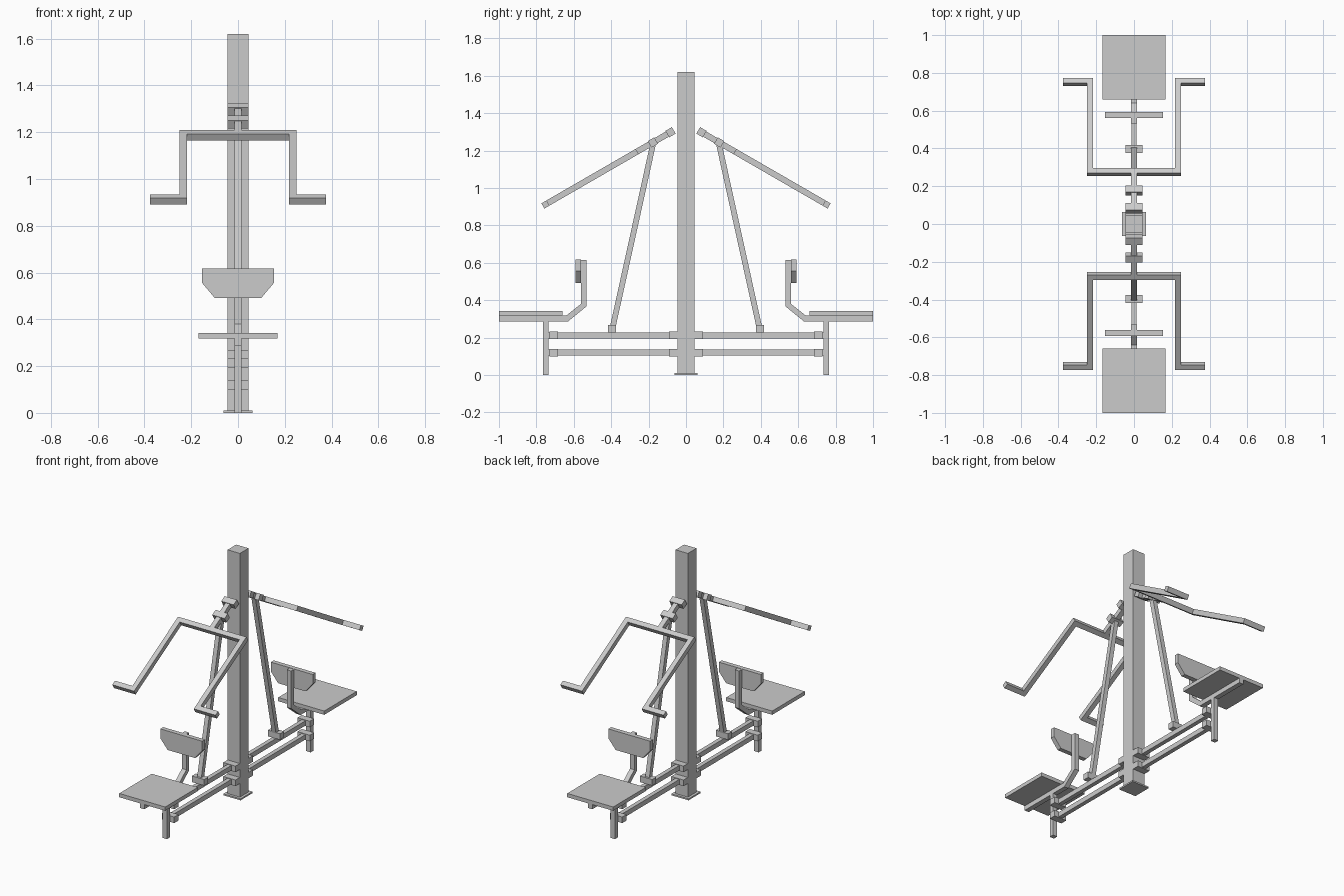
import bpy, bmesh, math
from mathutils import Vector

if "Cube" in bpy.data.objects:
    bpy.data.objects.remove(bpy.data.objects["Cube"])

SIN, COS = math.sin(math.radians(30)), math.cos(math.radians(30))


def prism(name, pts, lo, hi, place, mirror=True):
    """Extrude a 2D outline from depth lo to hi; place maps (u, v, depth) to xyz."""
    bm = bmesh.new()
    a = [bm.verts.new(place(u, v, lo)) for u, v in pts]
    b = [bm.verts.new(place(u, v, hi)) for u, v in pts]
    bm.faces.new(a)
    bm.faces.new(b[::-1])
    for i in range(len(a)):
        j = (i + 1) % len(a)
        bm.faces.new((a[i], b[i], b[j], a[j]))
    bmesh.ops.recalc_face_normals(bm, faces=bm.faces)
    me = bpy.data.meshes.new(name)
    bm.to_mesh(me)
    bm.free()
    ob = bpy.data.objects.new(name, me)
    bpy.context.collection.objects.link(ob)
    if mirror:  # the second station faces the other way
        m = ob.modifiers.new("other_station", 'MIRROR')
        m.use_axis = (False, True, False)
        m.use_mirror_merge = False
    return ob


def side(u, v, d):      # outline in y-z, depth along x
    return (d, u, v)


def front(u, v, d):     # outline in x-z, depth along y
    return (u, d, v)


def tilted(u, v, d):    # outline in the sloping plane of the lever arm
    return (u, 0.275 + v * COS + d * SIN, 1.187 - v * SIN + d * COS)


def bar(name, a, b, thick, half_x, mirror=True):
    """Rectangular bar in the y-z plane between two points."""
    a, b = Vector(a), Vector(b)
    d = (b - a).normalized()
    n = Vector((-d.y, d.x)) * thick / 2
    return prism(name, [a + n, b + n, b - n, a - n], -half_x, half_x, side, mirror)


# Central post and base plate
bar("post", (0, 0), (0, 1.62), 0.09, 0.045, False)
bar("base_plate", (0, 0), (0, 0.01), 0.125, 0.0625, False)

# Two horizontal rails with end clamps
for label, z in (("lower", 0.12), ("upper", 0.212)):
    bar(label + "_rail", (0.045, z), (0.735, z), 0.032, 0.014)
    bar(label + "_inner_clamp", (0.045, z), (0.09, z), 0.04, 0.045)
    bar(label + "_outer_clamp", (0.685, z), (0.73, z), 0.04, 0.045)

# Seat, its leg and the bent back support
bar("seat_leg", (0.75, 0), (0.75, 0.29), 0.03, 0.016)
bar("seat", (0.66, 0.33), (1.0, 0.33), 0.025, 0.168)
prism("seat_frame", [(1.0, 0.287), (0.63, 0.287), (0.532, 0.367), (0.532, 0.615),
                     (0.562, 0.615), (0.562, 0.38), (0.64, 0.318), (1.0, 0.318)],
      -0.016, 0.016, side)
prism("backrest", [(-0.153, 0.617), (0.153, 0.617), (0.153, 0.555), (0.1, 0.492),
                   (-0.1, 0.492), (-0.153, 0.555)], 0.562, 0.592, front)

# Strut and its brackets
bar("strut", (0.393, 0.25), (0.175, 1.24), 0.03, 0.015)
bar("strut_foot_bracket", (0.396, 0.228), (0.396, 0.268), 0.042, 0.045)


# Brackets lying along the lever slope
def on_slope(t):
    return (0.275 + t * COS, 1.187 - t * SIN)


for label, t in (("pivot_bracket", -0.222), ("strut_top_bracket", -0.113)):
    bar(label, on_slope(t - 0.02), on_slope(t + 0.02), 0.04, 0.045)

# Lever stem and the U-shaped arm with outward handles
bar("lever_stem", on_slope(-0.23), on_slope(0), 0.032, 0.016)
w, end = 0.016, 0.55
half = [(0.25, -w), (0.25, end - w), (0.377, end - w), (0.377, end + w),
        (0.218, end + w), (0.218, w)]
prism("lever_arm", half + [(-x, v) for x, v in reversed(half)], -w, w, tilted)
